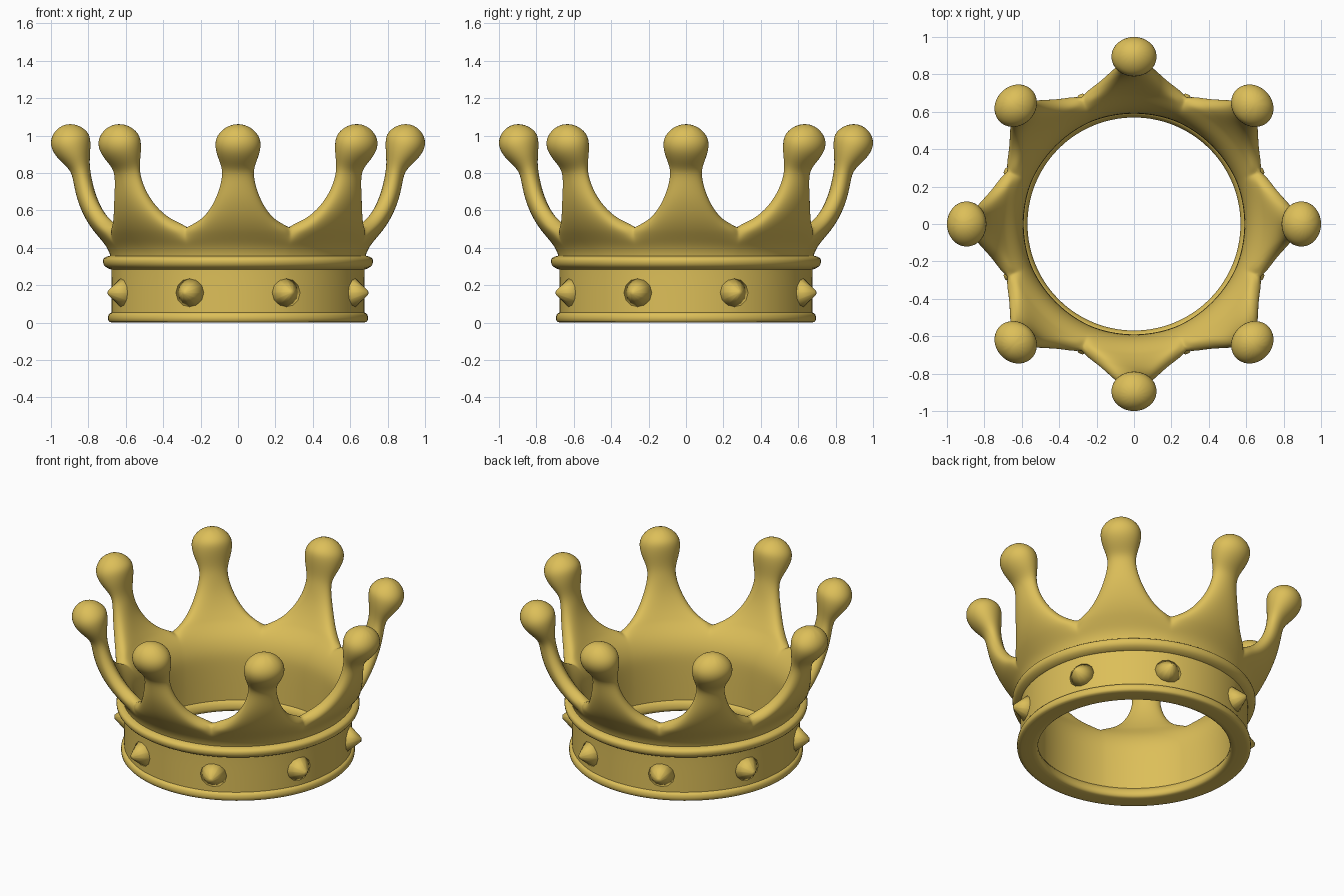
import bpy, bmesh
from math import pi, sin, cos, hypot
from mathutils import Matrix, Vector

if "Cube" in bpy.data.objects:
    bpy.data.objects.remove(bpy.data.objects["Cube"])

POINTS = 8
SEG = 8

gold = bpy.data.materials.new("gold")
gold.diffuse_color = (0.72, 0.52, 0.10, 1)
gold.use_nodes = True
gold.node_tree.nodes["Principled BSDF"].inputs["Base Color"].default_value = gold.diffuse_color


def finish(bm, name, levels=0):
    bmesh.ops.remove_doubles(bm, verts=bm.verts, dist=1e-4)
    bmesh.ops.recalc_face_normals(bm, faces=bm.faces)
    for f in bm.faces:
        f.smooth = True
    me = bpy.data.meshes.new(name)
    bm.to_mesh(me)
    bm.free()
    me.materials.append(gold)
    ob = bpy.data.objects.new(name, me)
    bpy.context.collection.objects.link(ob)
    if levels:
        mod = ob.modifiers.new("smooth", 'SUBSURF')
        mod.levels = mod.render_levels = levels
    return ob


def lathe(name, profile, steps=64):
    """Revolve a closed (radius, z) profile around the z axis."""
    bm = bmesh.new()
    rings = [[bm.verts.new((r * cos(2 * pi * i / steps), r * sin(2 * pi * i / steps), z))
              for r, z in profile] for i in range(steps)]
    n = len(profile)
    for i in range(steps):
        a, b = rings[i], rings[(i + 1) % steps]
        for j in range(n):
            k = (j + 1) % n
            bm.faces.new((a[j], b[j], b[k], a[k]))
    return finish(bm, name, 1)


# Wall and points: rows of centre radius, z, half width (0 = full ring),
# half thickness, roundness of the cross-section
rows = [
    (.635, .02, 0, .043, 0), (.635, .15, 0, .043, 0), (.635, .30, 0, .043, 0),
    (.640, .37, 0, .044, 0), (.665, .43, 0, .046, 0), (.700, .475, 0, .047, 0),
    (.727, .508, .2855, .048, 4), (.745, .535, .222, .050, 3.5),
    (.778, .59, .162, .052, 3), (.815, .68, .112, .052, 2.4),
    (.833, .77, .086, .050, 2), (.845, .83, .086, .053, 2),
    (.868, .89, .112, .086, 2), (.892, .95, .127, .112, 2),
    (.905, 1.00, .118, .106, 2), (.914, 1.045, .070, .064, 2),
    (.918, 1.066, .0001, 0, 2),
]
bm = bmesh.new()
for p in range(POINTS):
    mid = 2 * pi * p / POINTS
    for side in (1, -1):
        grid = []
        for i, (r, z, w, t, n) in enumerate(rows):
            r0, z0 = rows[max(i - 1, 0)][:2]
            r1, z1 = rows[min(i + 1, len(rows) - 1)][:2]
            length = hypot(r1 - r0, z1 - z0)
            nr, nz = (z1 - z0) / length, -(r1 - r0) / length
            half = pi / POINTS if (n == 0 or n == 4) else w / r
            line = []
            for k in range(SEG + 1):
                s = sin(pi * (k / SEG - 0.5))
                d = t if n == 0 else t * max(0, 1 - abs(s) ** n) ** (1 / n)
                rr, a = r + side * d * nr, mid + s * half
                line.append(bm.verts.new((rr * cos(a), rr * sin(a), z + side * d * nz)))
            grid.append(line)
        for lo, hi in zip(grid, grid[1:]):
            for k in range(SEG):
                bm.faces.new((lo[k], lo[k + 1], hi[k + 1], hi[k]))
finish(bm, "crown_wall_and_points", 2)

# Mouldings around the band
lathe("bottom_rim", [(.605, .09), (.57, .05), (.568, 0), (.60, 0), (.68, 0), (.697, .005),
                     (.697, .045), (.68, .055), (.65, .06)])
lathe("upper_rim", [(.65, .275), (.685, .285), (.715, .30), (.724, .32), (.724, .345),
                    (.70, .355), (.65, .365)])

# Small raised studs between the points
bm = bmesh.new()
for p in range(POINTS):
    a = 2 * pi * (p + 0.5) / POINTS
    mat = (Matrix.Rotation(a, 4, 'Z') @ Matrix.Translation(Vector((.70, 0, .16)))
           @ Matrix.Rotation(pi / 2, 4, 'Y'))
    bmesh.ops.create_cone(bm, cap_ends=True, segments=12, radius1=.10, radius2=.012,
                          depth=.10, matrix=mat)
finish(bm, "band_studs")
